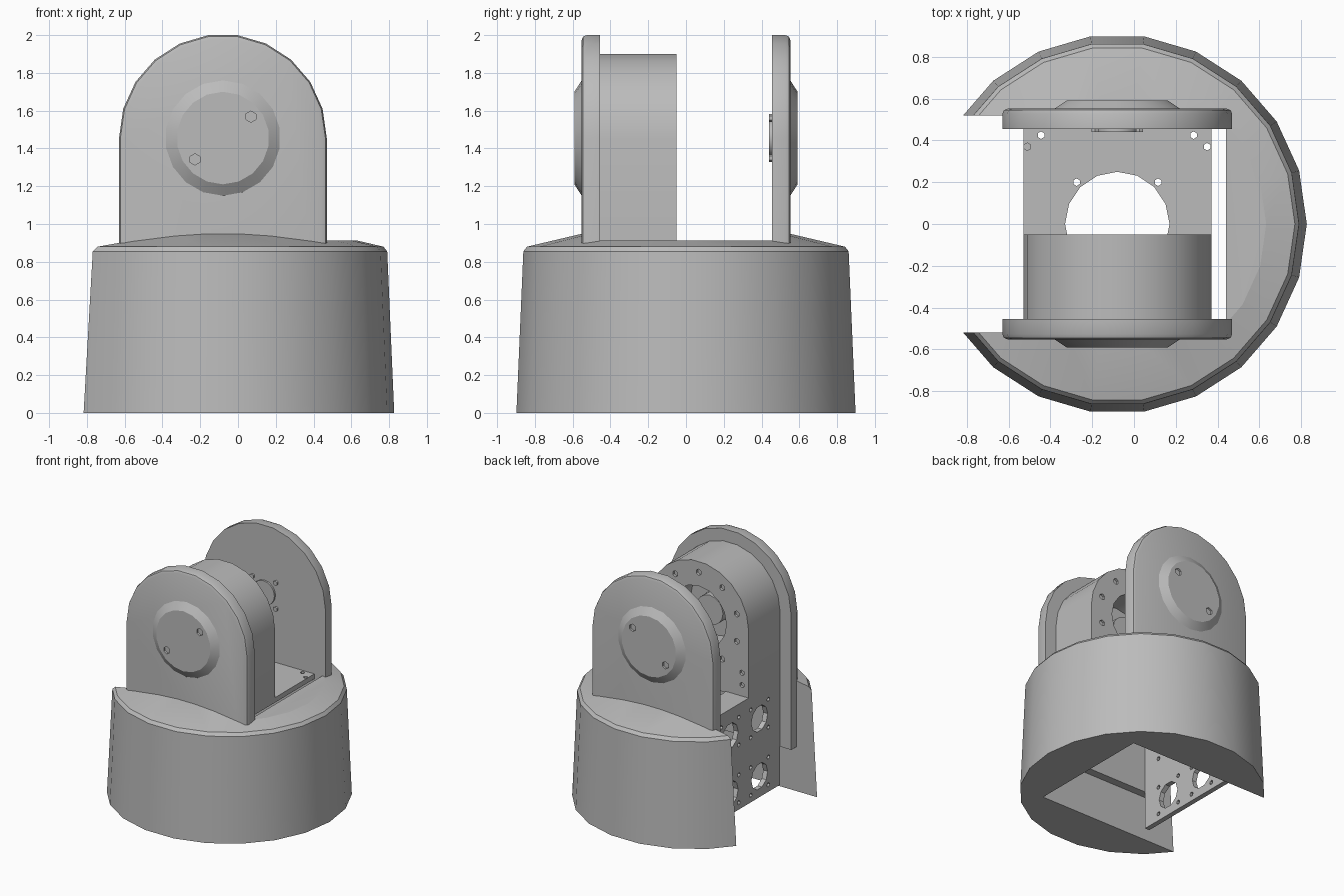
import bpy, bmesh, math
from mathutils import Matrix

if "Cube" in bpy.data.objects:
    bpy.data.objects.remove(bpy.data.objects["Cube"])

CX = -0.08      # axis of the turret
AXIS_Z = 1.455  # height of the pivot
SIDES = 22

grey = bpy.data.materials.new("mid_grey")
grey.use_nodes = True
grey.diffuse_color = (0.5, 0.5, 0.5, 1)
grey.node_tree.nodes["Principled BSDF"].inputs["Base Color"].default_value = (0.5, 0.5, 0.5, 1)


def finish(name, bm, smooth=True):
    bmesh.ops.recalc_face_normals(bm, faces=bm.faces)
    me = bpy.data.meshes.new(name)
    bm.to_mesh(me)
    bm.free()
    me.materials.append(grey)
    ob = bpy.data.objects.new(name, me)
    bpy.context.collection.objects.link(ob)
    if smooth:
        shade(ob)
    return ob


def select(ob):
    bpy.ops.object.select_all(action='DESELECT')
    ob.select_set(True)
    bpy.context.view_layer.objects.active = ob


def shade(ob):
    select(ob)
    bpy.ops.object.shade_smooth_by_angle(angle=math.radians(30))


def add_box(bm, x, y, z):
    m = Matrix.Translation((sum(x) / 2, sum(y) / 2, sum(z) / 2))
    m = m @ Matrix.Diagonal((x[1] - x[0], y[1] - y[0], z[1] - z[0], 1))
    bmesh.ops.create_cube(bm, size=1, matrix=m)


def add_disc(bm, centre, axis, r, depth, sides=16, r2=None):
    """Cylinder or cone; r2 is the radius at the +axis end."""
    turn = {'X': Matrix.Rotation(math.pi / 2, 4, 'Y'),
            'Y': Matrix.Rotation(-math.pi / 2, 4, 'X'),
            'Z': Matrix()}[axis]
    bmesh.ops.create_cone(bm, cap_ends=True, segments=sides, radius1=r,
                          radius2=r if r2 is None else r2, depth=depth,
                          matrix=Matrix.Translation(centre) @ turn)


def cut(ob, bm):
    cutter = finish("cutter", bm, False)
    cutter.hide_render = True
    select(ob)
    mod = ob.modifiers.new("cut", 'BOOLEAN')
    mod.operation, mod.solver, mod.object = 'DIFFERENCE', 'EXACT', cutter
    bpy.ops.object.modifier_apply(modifier=mod.name)
    bpy.data.objects.remove(cutter)
    shade(ob)


def arch(r, bottom, y0, y1):
    """Round-topped slab standing across the y axis."""
    bm = bmesh.new()
    steps = SIDES // 2
    pts = [(CX + r * math.cos(math.pi * i / steps), AXIS_Z + r * math.sin(math.pi * i / steps))
           for i in range(steps + 1)]
    pts += [(CX - r, bottom), (CX + r, bottom)]
    face = bm.faces.new([bm.verts.new((x, y0, z)) for x, z in pts])
    out = bmesh.ops.extrude_face_region(bm, geom=[face])
    for v in out["geom"]:
        if isinstance(v, bmesh.types.BMVert):
            v.co.y = y1
    return bm


# Tapered round base with a low conical top
profile = [(0, 0), (0.907, 0), (0.87, 0.855), (0.85, 0.88), (0.55, 0.95), (0, 0.95)]
bm = bmesh.new()
verts = [bm.verts.new((CX + r, 0, z)) for r, z in profile]
edges = [bm.edges.new(pair) for pair in zip(verts, verts[1:])]
bmesh.ops.spin(bm, geom=verts + edges, cent=(CX, 0, 0), axis=(0, 0, 1),
               angle=2 * math.pi, steps=SIDES)
bmesh.ops.remove_doubles(bm, verts=bm.verts, dist=0.0005)
base = finish("base", bm)

# Slot open to one side, and a level area between the yoke arms
bm = bmesh.new()
add_box(bm, (-2, 0.44), (-0.52, 0.52), (-1, 2))
cut(base, bm)
bm = bmesh.new()
add_box(bm, (0.2, 2), (-0.53, 0.53), (0.912, 2))
cut(base, bm)

# Yoke arms with rounded outer rim, and pivot caps
for side, label in ((-1, "front"), (1, "back")):
    bm = arch(0.55, 0.36, side * 0.455, side * 0.552)
    rim = [e for e in bm.edges
           if all(abs(v.co.y) > 0.55 for v in e.verts)
           and not all(v.co.z < 0.4 for v in e.verts)]
    bmesh.ops.bevel(bm, geom=rim, offset=0.025, segments=2, affect='EDGES', profile=0.5)
    finish(label + "_yoke_arm", bm)

    bm = bmesh.new()
    radii = (0.31, 0.245) if side > 0 else (0.245, 0.31)
    add_disc(bm, (CX, side * 0.57, AXIS_Z), 'Y', radii[0], 0.042, 18, radii[1])
    cap = finish(label + "_pivot_cap", bm)
    bm = bmesh.new()
    for s in (-1, 1):
        add_disc(bm, (CX + s * 0.148, side * 0.59, AXIS_Z + s * 0.113), 'Y', 0.03, 0.03, 6)
    cut(cap, bm)

# Motor housing with a round recess and a ring of screw holes
housing = finish("motor_housing", arch(0.45, 0.9, -0.456, -0.05))
bm = bmesh.new()
add_disc(bm, (CX, -0.05, AXIS_Z), 'Y', 0.25, 0.5)
for i in range(10):
    a = math.radians(36 * i + 18)
    add_disc(bm, (CX + 0.36 * math.cos(a), -0.05, AXIS_Z + 0.36 * math.sin(a)), 'Y', 0.025, 0.04, 6)
for s in (-1, 1):
    for z in (1.0, 1.1):
        add_disc(bm, (CX + s * 0.39, -0.05, z), 'Y', 0.022, 0.04, 6)
cut(housing, bm)

# Motor shaft hub at the bottom of the recess
bm = bmesh.new()
add_disc(bm, (CX, -0.25, AXIS_Z), 'Y', 0.12, 0.12)
finish("motor_hub", bm)

# Bearing boss on the inside of the back arm
bm = bmesh.new()
add_disc(bm, (CX, 0.45, AXIS_Z), 'Y', 0.1, 0.02)
for i in range(4):
    a = math.radians(45 + 90 * i)
    add_disc(bm, (CX + 0.15 * math.cos(a), 0.45, AXIS_Z + 0.15 * math.sin(a)), 'Y', 0.02, 0.02, 6)
finish("bearing_boss", bm)

# Level deck plate with its centre opening and screw holes
bm = bmesh.new()
add_box(bm, (CX - 0.45, CX + 0.45), (-0.456, 0.456), (0.87, 0.91))
deck = finish("deck_plate", bm)
bm = bmesh.new()
add_disc(bm, (CX, 0, 0.9), 'Z', 0.25, 0.3)
for sx in (-1, 1):
    for sy in (-1, 1):
        for x, y in ((0.365, 0.425), (0.43, 0.37), (0.195, 0.2)):
            add_disc(bm, (CX + sx * x, sy * y, 0.9), 'Z', 0.018, 0.3, 6)
cut(deck, bm)

# Upright side plate with four large holes, each ringed by screw holes
bm = bmesh.new()
add_box(bm, (CX - 0.45, CX - 0.41), (-0.456, 0.456), (0.05, 0.87))
plate = finish("side_plate", bm)
bm = bmesh.new()
for y in (-0.19, 0.19):
    for z in (0.22, 0.69):
        add_disc(bm, (CX - 0.43, y, z), 'X', 0.105, 0.2, 10)
        for i in range(4):
            a = math.radians(45 + 90 * i)
            add_disc(bm, (CX - 0.43, y + 0.16 * math.cos(a), z + 0.16 * math.sin(a)), 'X', 0.018, 0.2, 6)
cut(plate, bm)
